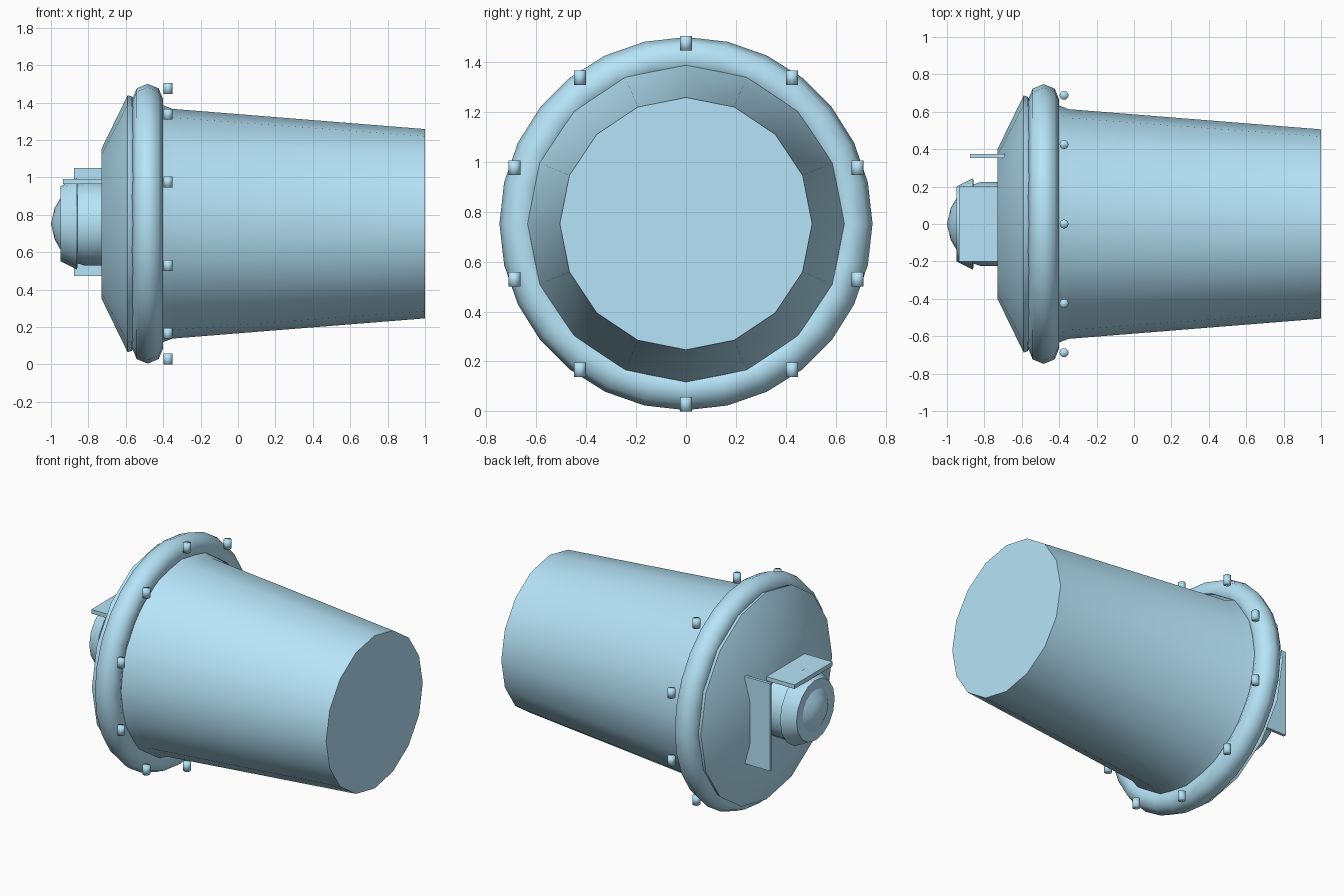
import bpy, bmesh
from math import sin, cos, pi, radians

if "Cube" in bpy.data.objects:
    bpy.data.objects.remove(bpy.data.objects["Cube"])

CZ = 0.7525  # height of the horizontal main axis

blue = bpy.data.materials.new("blue_paint")
blue.diffuse_color = (0.47, 0.776, 0.94, 1)
blue.use_nodes = True
blue.node_tree.nodes["Principled BSDF"].inputs["Base Color"].default_value = blue.diffuse_color


def finish(ob, angle=30):
    """Paint and smooth a part, keeping edges above the angle sharp."""
    ob.data.materials.append(blue)
    bpy.ops.object.select_all(action='DESELECT')
    ob.select_set(True)
    bpy.context.view_layer.objects.active = ob
    bpy.ops.object.shade_smooth_by_angle(angle=radians(angle))


def lathe(name, profile, sides=16, closed=False, angle=30):
    """Spin (x, radius) points around the main axis; cap the ends unless closed."""
    bm = bmesh.new()
    rings = []
    for x, r in profile:
        if r == 0:
            rings.append([bm.verts.new((x, 0, CZ))] * sides)
        else:
            rings.append([bm.verts.new((x, r * sin(2 * pi * i / sides),
                                        CZ + r * cos(2 * pi * i / sides)))
                          for i in range(sides)])
    pairs = list(zip(rings, rings[1:]))
    if closed:
        pairs.append((rings[-1], rings[0]))
    for a, b in pairs:
        for i in range(sides):
            j = (i + 1) % sides
            bm.faces.new(list(dict.fromkeys((a[i], a[j], b[j], b[i]))))
    if not closed:
        for (x, r), ring in ((profile[0], rings[0]), (profile[-1], rings[-1])):
            if r > 0:
                bm.faces.new(ring)
    bmesh.ops.recalc_face_normals(bm, faces=bm.faces)
    me = bpy.data.meshes.new(name)
    bm.to_mesh(me)
    bm.free()
    ob = bpy.data.objects.new(name, me)
    bpy.context.collection.objects.link(ob)
    finish(ob, angle)
    return ob


def box(name, lo, hi):
    bpy.ops.mesh.primitive_cube_add(
        size=1, location=[(a + b) / 2 for a, b in zip(lo, hi)])
    ob = bpy.context.object
    ob.name = name
    ob.scale = [b - a for a, b in zip(lo, hi)]
    bpy.ops.object.transform_apply(location=False, rotation=False, scale=True)
    finish(ob)


# Tapered main body with a flared lip
lathe("body", [(-0.47, 0.645), (-0.40, 0.633), (-0.35, 0.614), (1.0, 0.506)])

# Conical lid with a small rim
lathe("lid", [(-0.73, 0.40), (-0.59, 0.687), (-0.568, 0.68), (-0.53, 0.64)])

# Smooth octagonal-section ring around the mouth
lathe("rim_ring", [(-0.483 + 0.083 * cos(pi * k / 4), 0.665 + 0.083 * sin(pi * k / 4))
                   for k in range(8)], sides=28, closed=True, angle=60)

# Nozzle: collar, flared step and domed tip
lathe("nozzle_collar", [(-0.95, 0.20), (-0.86, 0.245), (-0.858, 0.212),
                        (-0.82, 0.224), (-0.72, 0.224)])
lathe("nozzle_tip", [(-1.0, 0), (-0.98, 0.085), (-0.948, 0.14), (-0.93, 0.14)])

# Flat fins beside and above the nozzle
box("side_fin", (-0.876, 0.354, 0.472), (-0.69, 0.374, 1.05))
box("top_fin", (-0.935, -0.20, 0.965), (-0.72, 0.20, 0.992))

# Ten upright studs behind the ring, softly shaded
for k in range(10):
    a = 2 * pi * k / 10
    bpy.ops.mesh.primitive_cylinder_add(
        vertices=12, radius=0.024, depth=0.058,
        location=(-0.374, 0.7235 * sin(a), CZ + 0.7235 * cos(a)))
    stud = bpy.context.object
    stud.name = f"stud_{k + 1}"
    finish(stud, 100)
